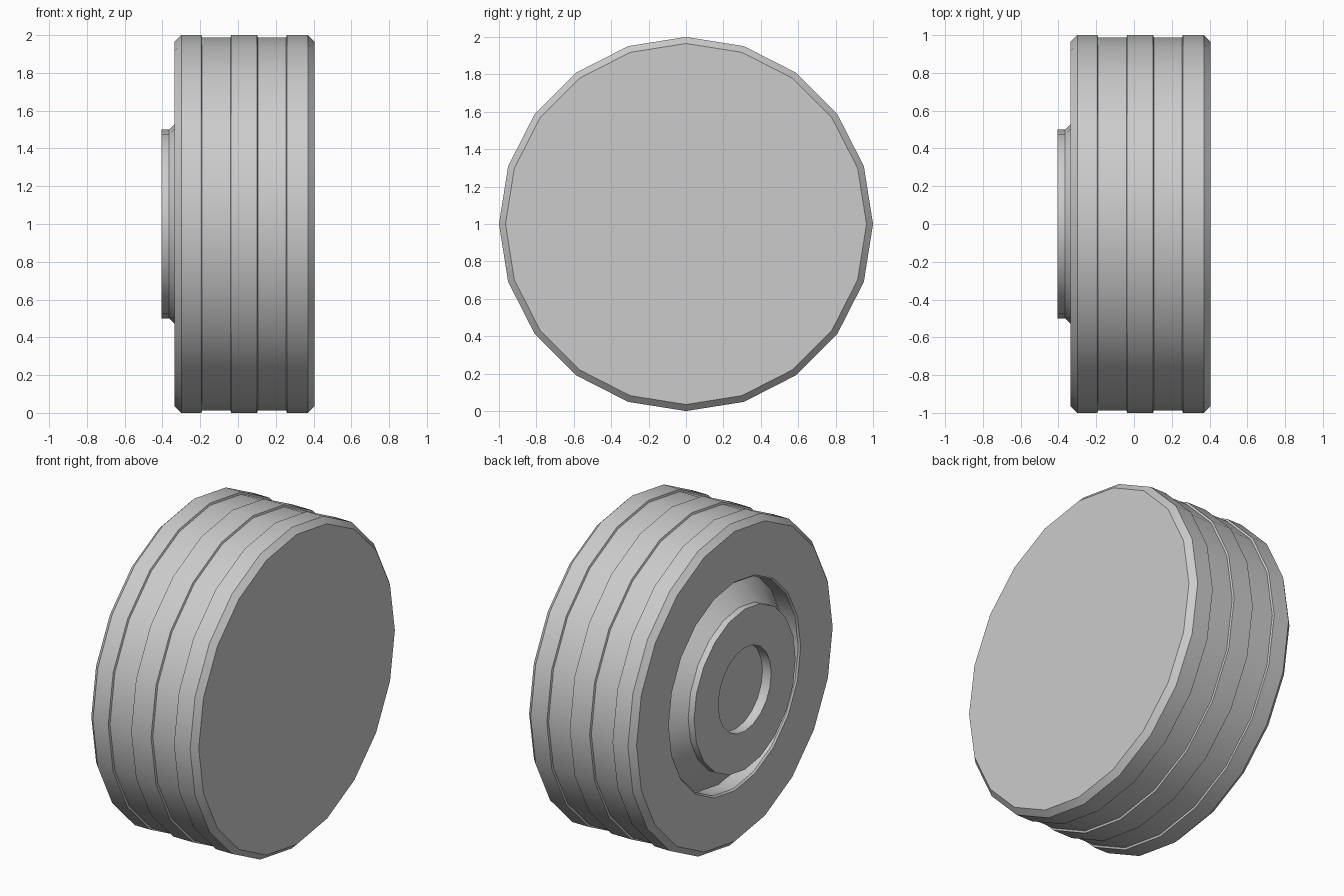
import bpy, bmesh, math

if "Cube" in bpy.data.objects:
    bpy.data.objects.remove(bpy.data.objects["Cube"])

SIDES = 20


def lathe(name, profile, cap_start=False, cap_end=False):
    """Revolve (x, radius) points, listed from +x to -x, around the axle."""
    bm = bmesh.new()
    rings = []
    for x, r in profile:
        angles = [2 * math.pi * i / SIDES for i in range(SIDES)]
        rings.append([bm.verts.new((x, r * math.cos(a), 1 + r * math.sin(a)))
                      for a in angles])
    for a, b in zip(rings, rings[1:]):
        for i in range(SIDES):
            j = (i + 1) % SIDES
            bm.faces.new((a[i], b[i], b[j], a[j]))
    if cap_start:
        bm.faces.new(rings[0])
    if cap_end:
        bm.faces.new(rings[-1][::-1])
    mesh = bpy.data.meshes.new(name)
    bm.to_mesh(mesh)
    bm.free()
    obj = bpy.data.objects.new(name, mesh)
    bpy.context.collection.objects.link(obj)
    bpy.ops.object.select_all(action='DESELECT')
    obj.select_set(True)
    bpy.context.view_layer.objects.active = obj
    bpy.ops.object.shade_smooth_by_angle(angle=math.radians(30))
    return obj


def groove(x_right, x_left, depth=0.012, slant=0.004):
    """Shallow tread band between two raised bands."""
    return [(x_right + slant, 1.0), (x_right, 1.0 - depth),
            (x_left, 1.0 - depth), (x_left - slant, 1.0)]


# tyre: flat inner side, chamfered shoulders, two grooves, recess wall
tyre_profile = ([(0.405, 0.965), (0.37, 1.0)]
                + groove(0.255, 0.105) + groove(-0.04, -0.19)
                + [(-0.30, 1.0), (-0.335, 0.965),
                   (-0.335, 0.65), (-0.325, 0.64), (-0.225, 0.64)])
lathe("tyre", tyre_profile, cap_start=True)

# hub: cone rising from the recess, short rim and sunken centre
hub_profile = [(-0.225, 0.64), (-0.365, 0.50), (-0.405, 0.50),
               (-0.405, 0.26), (-0.345, 0.26)]
# the cone runs outward to inward, so the same winding applies
lathe("hub", hub_profile, cap_end=True)
